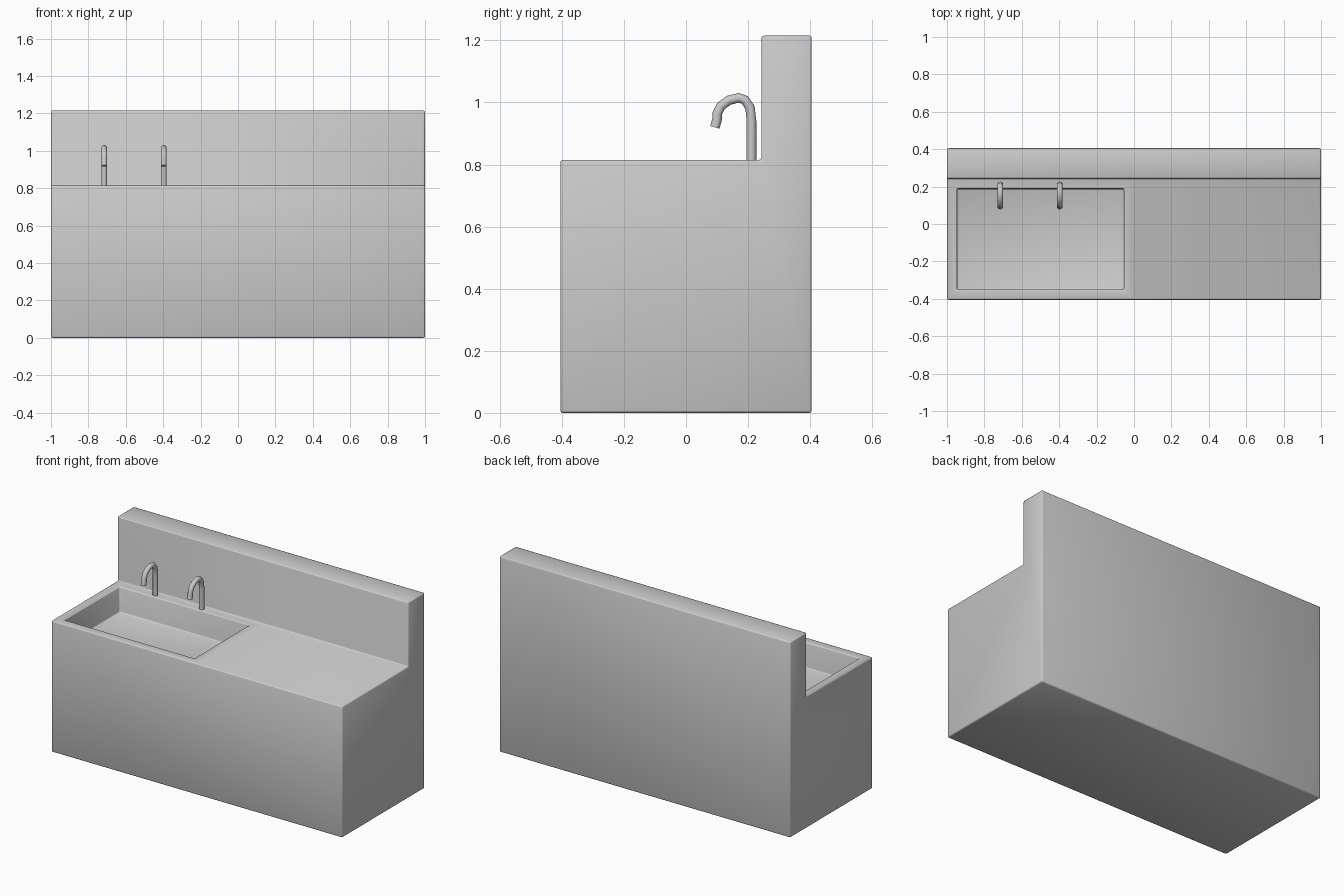
import bpy, bmesh
from mathutils import Vector

if "Cube" in bpy.data.objects:
    bpy.data.objects.remove(bpy.data.objects["Cube"])

# Counter body: L-shaped side profile swept along x in two halves
PROFILE = [(-0.405, 0), (0.405, 0), (0.405, 1.215),
           (0.243, 1.215), (0.243, 0.815), (-0.405, 0.815)]
bm = bmesh.new()
rings = [[bm.verts.new((x, y, z)) for y, z in PROFILE] for x in (-1, 0, 1)]
n = len(PROFILE)
for a, b in zip(rings, rings[1:]):
    for i in range(n):
        j = (i + 1) % n
        bm.faces.new((a[i], a[j], b[j], b[i]))
bm.faces.new(rings[0])
bm.faces.new(rings[-1][::-1])
bmesh.ops.recalc_face_normals(bm, faces=bm.faces)

# Basin: inset the left half of the worktop and sink it
top = next(f for f in bm.faces
           if f.normal.z > 0.9 and f.calc_center_median().x < 0
           and abs(f.calc_center_median().z - 0.815) < 0.01)
bmesh.ops.inset_region(bm, faces=[top], thickness=0.077)
walls = bmesh.ops.extrude_face_region(bm, geom=[top])
floor_verts = [v for v in walls["geom"] if isinstance(v, bmesh.types.BMVert)]
bmesh.ops.translate(bm, verts=floor_verts, vec=Vector((0, 0, -0.16)))
if top.is_valid:
    bmesh.ops.delete(bm, geom=[top], context='FACES_ONLY')
bmesh.ops.recalc_face_normals(bm, faces=bm.faces)

mesh = bpy.data.meshes.new("sink_counter")
bm.to_mesh(mesh)
bm.free()
body = bpy.data.objects.new("sink_counter", mesh)
bpy.context.collection.objects.link(body)
bevel = body.modifiers.new("soft_edges", 'BEVEL')
bevel.width = 0.008
bevel.segments = 2
bevel.limit_method = 'ANGLE'
for p in mesh.polygons:
    p.use_smooth = True

# Faucets: round tube along a gooseneck path
PATH = [(0.211, 0.80), (0.211, 0.94), (0.206, 0.984), (0.19, 1.008),
        (0.17, 1.015), (0.138, 1.007), (0.113, 0.989), (0.101, 0.965),
        (0.100, 0.945), (0.093, 0.92)]


def faucet(name, x):
    curve = bpy.data.curves.new(name, 'CURVE')
    curve.dimensions = '3D'
    curve.bevel_depth = 0.0155
    curve.bevel_resolution = 4
    curve.use_fill_caps = True
    spline = curve.splines.new('POLY')
    spline.points.add(len(PATH) - 1)
    for point, (y, z) in zip(spline.points, PATH):
        point.co = (x, y, z, 1)
    spline.use_smooth = True
    obj = bpy.data.objects.new(name, curve)
    bpy.context.collection.objects.link(obj)


faucet("left_faucet", -0.715)
faucet("right_faucet", -0.397)
